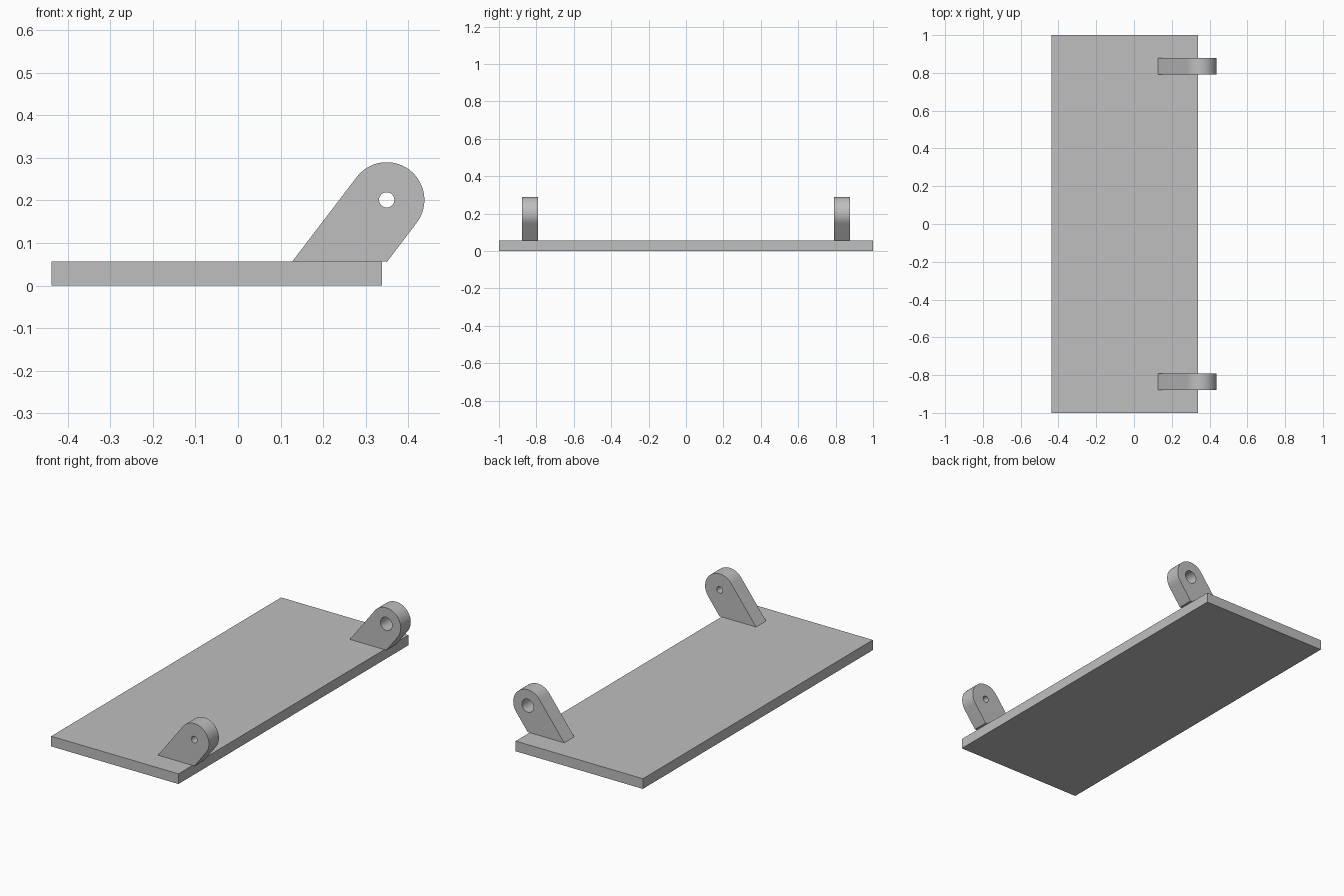
import bpy
import bmesh
from math import radians, cos, sin, tau
from mathutils import Vector

cube = bpy.data.objects.get("Cube")
if cube:
    bpy.data.objects.remove(cube, do_unlink=True)

GREY = (0.52, 0.52, 0.52, 1.0)
grey = bpy.data.materials.new("plain grey")
grey.use_nodes = True
grey.diffuse_color = GREY
grey.node_tree.nodes["Principled BSDF"].inputs["Base Color"].default_value = GREY

PLATE_TOP = 0.056
PIVOT = Vector((0.349, 0.201))   # x, z of the eye
LUG_RADIUS = 0.0885
LEAN = radians(52.7)             # slope of the lug's straight sides


def finish(name, bm):
    bmesh.ops.recalc_face_normals(bm, faces=bm.faces)
    mesh = bpy.data.meshes.new(name)
    bm.to_mesh(mesh)
    bm.free()
    mesh.materials.append(grey)
    obj = bpy.data.objects.new(name, mesh)
    bpy.context.collection.objects.link(obj)
    return obj


def arc(radius, start, sweep, steps):
    return [PIVOT + radius * Vector((cos(start + sweep * i / steps),
                                     sin(start + sweep * i / steps)))
            for i in range(steps + 1)]


def make_plate():
    bm = bmesh.new()
    bmesh.ops.create_cube(bm, size=1)
    bmesh.ops.scale(bm, vec=(0.775, 2.0, PLATE_TOP), verts=bm.verts)
    bmesh.ops.translate(bm, vec=(-0.05, 0, PLATE_TOP / 2), verts=bm.verts)
    finish("base_plate", bm)


def make_lug(name, y_front, thickness, hole_radius):
    # Leaning outline with a round top, and a round hole through the eye
    outer = [Vector((0.127, PLATE_TOP)), Vector((0.35, PLATE_TOP))]
    outer += arc(LUG_RADIUS, LEAN - tau / 4, tau / 2, 32)
    hole = arc(hole_radius, 0, tau, 32)[:-1]

    bm = bmesh.new()
    edges = []
    for loop in (outer, hole):
        verts = [bm.verts.new((p.x, y_front, p.y)) for p in loop]
        edges += [bm.edges.new((v, verts[i - 1])) for i, v in enumerate(verts)]
    bmesh.ops.triangle_fill(bm, edges=edges, use_beauty=True, normal=(0, -1, 0))
    solid = bmesh.ops.extrude_face_region(bm, geom=bm.faces[:], use_keep_orig=True)
    moved = [g for g in solid["geom"] if isinstance(g, bmesh.types.BMVert)]
    bmesh.ops.translate(bm, vec=(0, thickness, 0), verts=moved)
    obj = finish(name, bm)

    bpy.ops.object.select_all(action="DESELECT")
    obj.select_set(True)
    bpy.context.view_layer.objects.active = obj
    bpy.ops.object.shade_smooth_by_angle(angle=radians(25))


make_plate()
# The rear lug has a wider hole than the front one
make_lug("front_lug", -0.878, 0.087, 0.018)
make_lug("rear_lug", 0.791, 0.087, 0.036)
